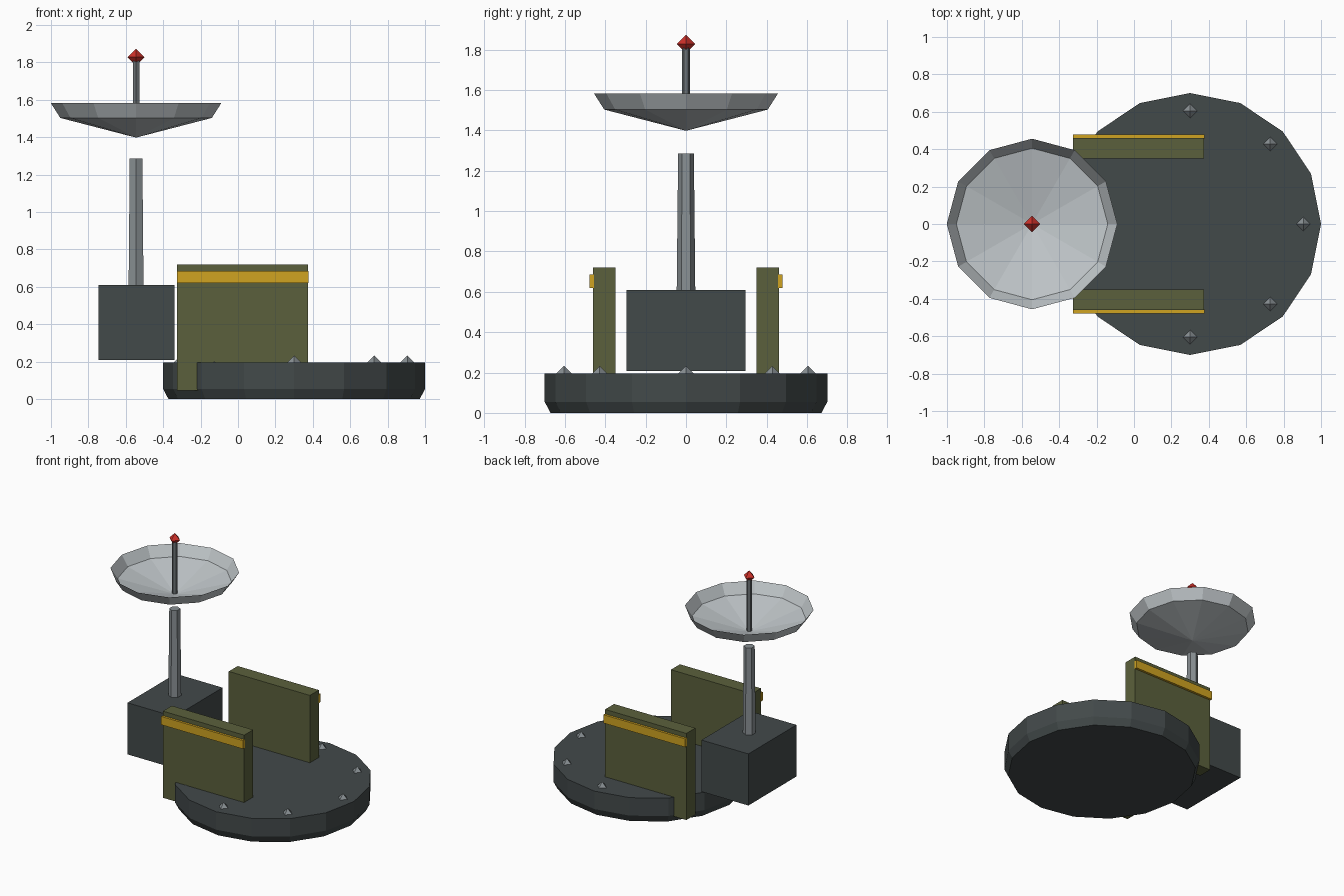
import bpy, bmesh, math

if "Cube" in bpy.data.objects:
    bpy.data.objects.remove(bpy.data.objects["Cube"])


def material(name, rgb):
    m = bpy.data.materials.new(name)
    m.diffuse_color = (*rgb, 1)
    m.use_nodes = True
    m.node_tree.nodes["Principled BSDF"].inputs["Base Color"].default_value = m.diffuse_color
    return m


DARK = material("dark slate", (0.055, 0.067, 0.068))
OLIVE = material("olive", (0.105, 0.118, 0.045))
YELLOW = material("warning yellow", (0.63, 0.37, 0.015))
STEEL = material("steel grey", (0.25, 0.28, 0.295))
ROD = material("rod grey", (0.15, 0.17, 0.18))
PALE = material("pale grey", (0.53, 0.57, 0.59))
RED = material("red", (0.62, 0.03, 0.022))


def finish(bm, name, mat):
    bmesh.ops.recalc_face_normals(bm, faces=bm.faces)
    me = bpy.data.meshes.new(name)
    bm.to_mesh(me)
    bm.free()
    me.materials.append(mat)
    ob = bpy.data.objects.new(name, me)
    bpy.context.collection.objects.link(ob)
    return ob


def box(name, x, y, z, mat):
    bm = bmesh.new()
    bmesh.ops.create_cube(bm, size=1)
    for v in bm.verts:
        v.co = [lo + (c + 0.5) * (hi - lo) for c, (lo, hi) in zip(v.co, (x, y, z))]
    return finish(bm, name, mat)


def lathe(name, centre, profile, sides, mat, turn=0.0, cap=True):
    """Revolve (radius, z) points; a zero radius becomes a single tip."""
    bm = bmesh.new()
    rings = []
    for r, z in profile:
        count = sides if r > 0 else 1
        rings.append([bm.verts.new((centre[0] + r * math.cos(turn + math.tau * i / sides),
                                    centre[1] + r * math.sin(turn + math.tau * i / sides), z))
                      for i in range(count)])
    for a, b in zip(rings, rings[1:]):
        for i in range(sides):
            j = (i + 1) % sides
            quad = [a[i % len(a)], a[j % len(a)], b[j % len(b)], b[i % len(b)]]
            bm.faces.new(list(dict.fromkeys(quad)))
    if cap:
        for ring in (rings[0], rings[-1]):
            if len(ring) > 1:
                bm.faces.new(ring)
    return finish(bm, name, mat)


def octahedron(name, x, y, z, r, mat):
    return lathe(name, (x, y), [(0, z - r), (r, z), (0, z + r)], 4, mat)


# Round base with chamfered foot
BX = 0.30
lathe("base", (BX, 0), [(0.672, 0), (0.70, 0.055), (0.70, 0.195)], 16, DARK)

# Ring of bolts
for i in range(8):
    a = math.tau * i / 8
    octahedron("bolt", BX + 0.605 * math.cos(a), 0.605 * math.sin(a), 0.195, 0.038, STEEL)

# Side panels with yellow strips
for s in (-1, 1):
    box("side_panel", (-0.325, 0.375), sorted((s * 0.35, s * 0.46)), (0.045, 0.72), OLIVE)
    box("panel_stripe", (-0.327, 0.377), sorted((s * 0.455, s * 0.478)), (0.62, 0.685), YELLOW)

# Equipment box and mast
MX = -0.545
box("equipment_box", (-0.745, -0.34), (-0.296, 0.296), (0.208, 0.61), DARK)
lathe("mast", (MX, 0), [(0.046, 0.61), (0.039, 1.285)], 6, STEEL, math.pi / 6)

# Open dish with feed rod and red tip
lathe("dish", (MX, 0), [(0, 1.398), (0.405, 1.503), (0.456, 1.583)], 12, PALE, cap=False)
lathe("feed_rod", (MX, 0), [(0.02, 1.405), (0.02, 1.82)], 6, ROD, math.pi / 6)
octahedron("feed_tip", MX, 0, 1.828, 0.045, RED)
